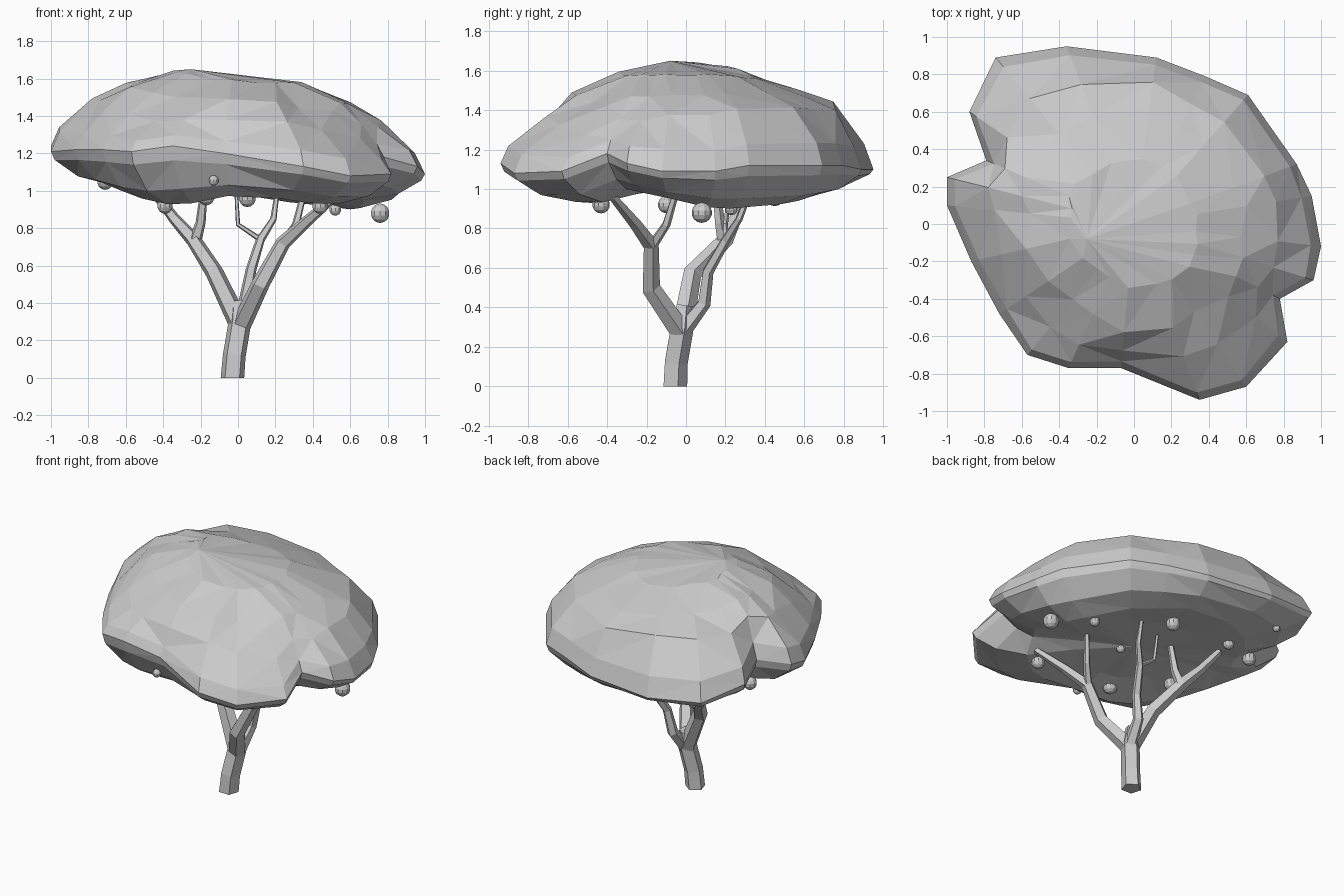
import bpy, bmesh, math, random
from mathutils import Vector, Matrix
random.seed(4)


def finish(bm, name):
    bmesh.ops.recalc_face_normals(bm, faces=bm.faces)
    me = bpy.data.meshes.new(name)
    bm.to_mesh(me)
    bm.free()
    ob = bpy.data.objects.new(name, me)
    bpy.context.collection.objects.link(ob)
    return ob


def bridge(bm, a, b):
    n = len(a)
    for i in range(n):
        bm.faces.new((a[i], a[(i + 1) % n], b[(i + 1) % n], b[i]))


# Canopy: outline x, y, widest height, shoulder height, underside height
rim = [
    (1.00, -.12, 1.09, 1.38, .95), (.95, .15, 1.09, 1.38, .91),
    (.87, .32, 1.12, 1.40, .90), (.61, .69, 1.12, 1.42, .92),
    (.38, .79, 1.12, 1.41, .94), (.12, .89, 1.10, 1.40, .97),
    (-.36, .95, 1.10, 1.45, 1.0), (-.74, .89, 1.14, 1.46, 1.0),
    (-.88, .60, 1.20, 1.46, 1.02), (-.79, .34, 1.25, 1.52, 1.03),
    (-1.0, .25, 1.24, 1.50, 1.03), (-1.0, .10, 1.21, 1.48, 1.03),
    (-.87, -.20, 1.22, 1.43, 1.0), (-.72, -.48, 1.22, 1.41, .96),
    (-.57, -.70, 1.21, 1.37, .93), (-.35, -.77, 1.24, 1.38, .93),
    (-.07, -.77, 1.20, 1.38, .97), (.35, -.94, 1.13, 1.37, .96),
    (.60, -.87, 1.08, 1.32, .93), (.82, -.63, 1.09, 1.28, .93),
    (.78, -.40, 1.18, 1.36, 1.0), (.96, -.30, 1.13, 1.35, .98)]
n = len(rim)
rad = [math.hypot(p[0], p[1]) for p in rim]
soft = [sum(rad[(i + k) % n] for k in range(-2, 3)) / 5 / rad[i] for i in range(n)]

bm = bmesh.new()


def ring(scale, blend, height, wobble=0.0):
    # blend softens the outline notches towards the middle
    out = []
    for p, f in zip(rim, soft):
        s = scale * (1 + (f - 1) * blend) + random.uniform(-wobble, wobble)
        x, y = p[0] * s, p[1] * s
        z = height(x, y, p) + random.uniform(-wobble, wobble) * .4
        out.append(bm.verts.new((x, y, z)))
    return out


def crown(x, y):
    return 1.61 - .08 * x - .16 * max(y - .1, 0) - .10 * max(-y - .1, 0)


rings = [
    ring(.36, 1, lambda x, y, p: crown(x, y), .02),
    ring(.62, 1, lambda x, y, p: crown(x, y) * .55 + p[3] * .45, .02),
    ring(.80, .6, lambda x, y, p: p[3], .02),
    ring(.95, 0, lambda x, y, p: p[2] * .62 + p[3] * .38, .01),
    ring(1.0, 0, lambda x, y, p: p[2]),
    ring(.98, 0, lambda x, y, p: p[2] * .75 + p[4] * .25),
    ring(.86, .2, lambda x, y, p: p[2] * .25 + p[4] * .75, .01),
    ring(.69, .7, lambda x, y, p: p[4], .01),
    ring(.40, 1, lambda x, y, p: p[4] * .35 + .655, .01)]
for a, b in zip(rings, rings[1:]):
    bridge(bm, a, b)
top = bm.verts.new((-.25, -.08, 1.65))
low = bm.verts.new((0, 0, 1.01))
for i in range(n):
    j = (i + 1) % n
    bm.faces.new((rings[0][i], rings[0][j], top))
    bm.faces.new((rings[-1][i], rings[-1][j], low))
bmesh.ops.triangulate(bm, faces=bm.faces, quad_method='SHORT_EDGE')
finish(bm, "canopy")


# Trunk and branches: tapered five-sided limbs, points are x, y, z, radius
def limb(name, pts, sides=5):
    bm = bmesh.new()
    P = [Vector(p[:3]) for p in pts]
    loops = []
    for i, p in enumerate(P):
        d = (P[min(i + 1, len(P) - 1)] - P[max(i - 1, 0)]).normalized()
        if p.z == 0:
            d = Vector((0, 0, 1))
        u = Vector((0, 1, 0)).cross(d).normalized()
        v = d.cross(u)
        loops.append([bm.verts.new(p + pts[i][3] * (
            u * math.cos(math.tau * k / sides + .3) + v * math.sin(math.tau * k / sides + .3)))
            for k in range(sides)])
    for a, b in zip(loops, loops[1:]):
        bridge(bm, a, b)
    bm.faces.new(loops[0])
    bm.faces.new(loops[-1])
    finish(bm, name)


limb("trunk", [(-.03, -.06, 0, .066), (-.02, -.055, .12, .064),
               (.01, -.025, .3, .064), (.005, -.01, .41, .045)])
limb("right_branch", [(.015, -.03, .28, .056), (.12, -.18, .5, .05),
                      (.24, -.18, .72, .042), (.36, -.26, .83, .032), (.51, -.37, .96, .022)])
limb("right_twig", [(.23, -.18, .7, .028), (.31, -.1, .82, .022), (.36, -.04, 1.02, .016)])
limb("left_branch", [(.0, -.02, .3, .058), (-.13, .03, .57, .05),
                     (-.24, .2, .74, .042), (-.34, .25, .85, .032), (-.46, .3, 1.01, .024)])
limb("left_twig", [(-.23, .19, .73, .036), (-.2, .17, .83, .028), (-.18, .15, 1.02, .02)])
limb("back_branch", [(.02, -.01, .29, .044), (.04, .09, .42, .036), (.07, .11, .58, .03),
                     (.12, .2, .74, .025), (.19, .27, .85, .018), (.21, .33, 1.0, .013)])
limb("back_twig", [(.12, .2, .74, .016), (0, .2, .82, .013), (-.01, .22, 1.0, .01)])

# Fruits: small faceted balls under the canopy
fruits = [(.76, .08, .88, .052), (.52, .23, .90, .033), (.05, .45, .96, .047),
          (.06, -.06, 1.0, .03), (-.43, .43, 1.0, .038), (-.71, .3, 1.05, .045),
          (-.57, .74, 1.03, .025), (.44, -.43, .92, .044), (-.13, -.72, 1.055, .028),
          (-.17, -.44, .97, .048), (-.39, -.1, .92, .043)]
for i, (x, y, z, r) in enumerate(fruits):
    bm = bmesh.new()
    bmesh.ops.create_uvsphere(bm, u_segments=10, v_segments=7, radius=r,
                              matrix=Matrix.Translation((x, y, z)))
    finish(bm, f"fruit_{i + 1}")
